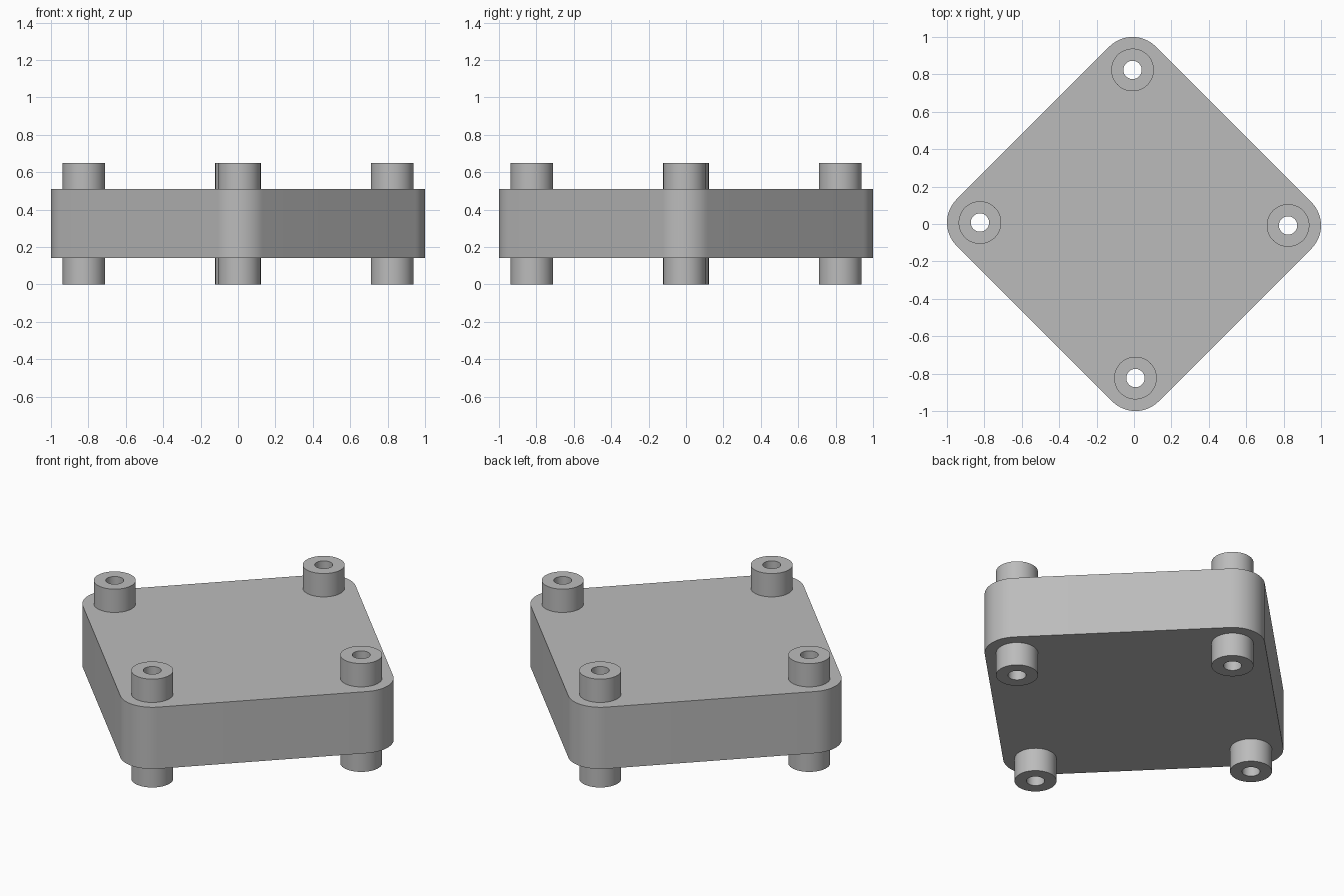
import bpy
import bmesh
import math

cube = bpy.data.objects.get("Cube")
if cube:
    bpy.data.objects.remove(cube, do_unlink=True)

# Main dimensions, before the whole part is turned onto its corner
HALF_U, HALF_V = 0.577, 0.588
CORNER_R, BOSS_R, HOLE_R = 0.176, 0.114, 0.049
PLATE_BOTTOM, PLATE_TOP, HEIGHT = 0.14, 0.51, 0.65
TURN = math.radians(45)

grey = bpy.data.materials.new("plain_grey")
grey.use_nodes = True
GREY = (0.5, 0.5, 0.5, 1)
grey.diffuse_color = GREY
grey.node_tree.nodes["Principled BSDF"].inputs["Base Color"].default_value = GREY


def turned(u, v):
    return (u * math.cos(TURN) - v * math.sin(TURN),
            u * math.sin(TURN) + v * math.cos(TURN))


def arc(centre, radius, start, sweep, steps):
    angles = [start + sweep * i / steps for i in range(steps + 1)]
    return [(centre[0] + radius * math.cos(a), centre[1] + radius * math.sin(a))
            for a in angles]


def circle(centre, radius, steps=48):
    return arc(centre, radius, 0, math.tau, steps)[:-1]


def prism(name, loops, bottom, top):
    """Extrude an outline, with any inner loops left open as holes."""
    bm = bmesh.new()
    edges = []
    for loop in loops:
        verts = [bm.verts.new((x, y, bottom)) for x, y in loop]
        edges += [bm.edges.new((verts[i - 1], verts[i])) for i in range(len(verts))]
    bmesh.ops.triangle_fill(bm, edges=edges, use_beauty=True)
    raised = bmesh.ops.extrude_face_region(bm, geom=bm.faces[:], use_keep_orig=True)
    moved = [g for g in raised["geom"] if isinstance(g, bmesh.types.BMVert)]
    bmesh.ops.translate(bm, verts=moved, vec=(0, 0, top - bottom))
    bmesh.ops.recalc_face_normals(bm, faces=bm.faces[:])
    mesh = bpy.data.meshes.new(name)
    bm.to_mesh(mesh)
    bm.free()
    mesh.materials.append(grey)
    obj = bpy.data.objects.new(name, mesh)
    bpy.context.collection.objects.link(obj)
    bpy.ops.object.select_all(action="DESELECT")
    obj.select_set(True)
    bpy.context.view_layer.objects.active = obj
    bpy.ops.object.shade_smooth_by_angle(angle=math.radians(30))
    return obj


# Screw positions, counter-clockwise from the right-hand corner
signs = {"left": (1, -1), "back": (1, 1), "right": (-1, 1), "front": (-1, -1)}
corners = {side: turned(su * HALF_U, sv * HALF_V) for side, (su, sv) in signs.items()}

# Plate with rounded corners around each screw hole
outline = []
for i, centre in enumerate(corners.values()):
    outline += arc(centre, CORNER_R, (i - 0.5) * math.pi / 2 , math.pi / 2, 16)
holes = [circle(c, HOLE_R) for c in corners.values()]
prism("plate", [outline] + holes, PLATE_BOTTOM, PLATE_TOP)

# Hollow spacers above and below the plate
for side, centre in corners.items():
    rings = [circle(centre, BOSS_R), circle(centre, HOLE_R)]
    prism("lower_spacer_" + side, rings, 0, PLATE_BOTTOM)
    prism("upper_spacer_" + side, rings, PLATE_TOP, HEIGHT)
